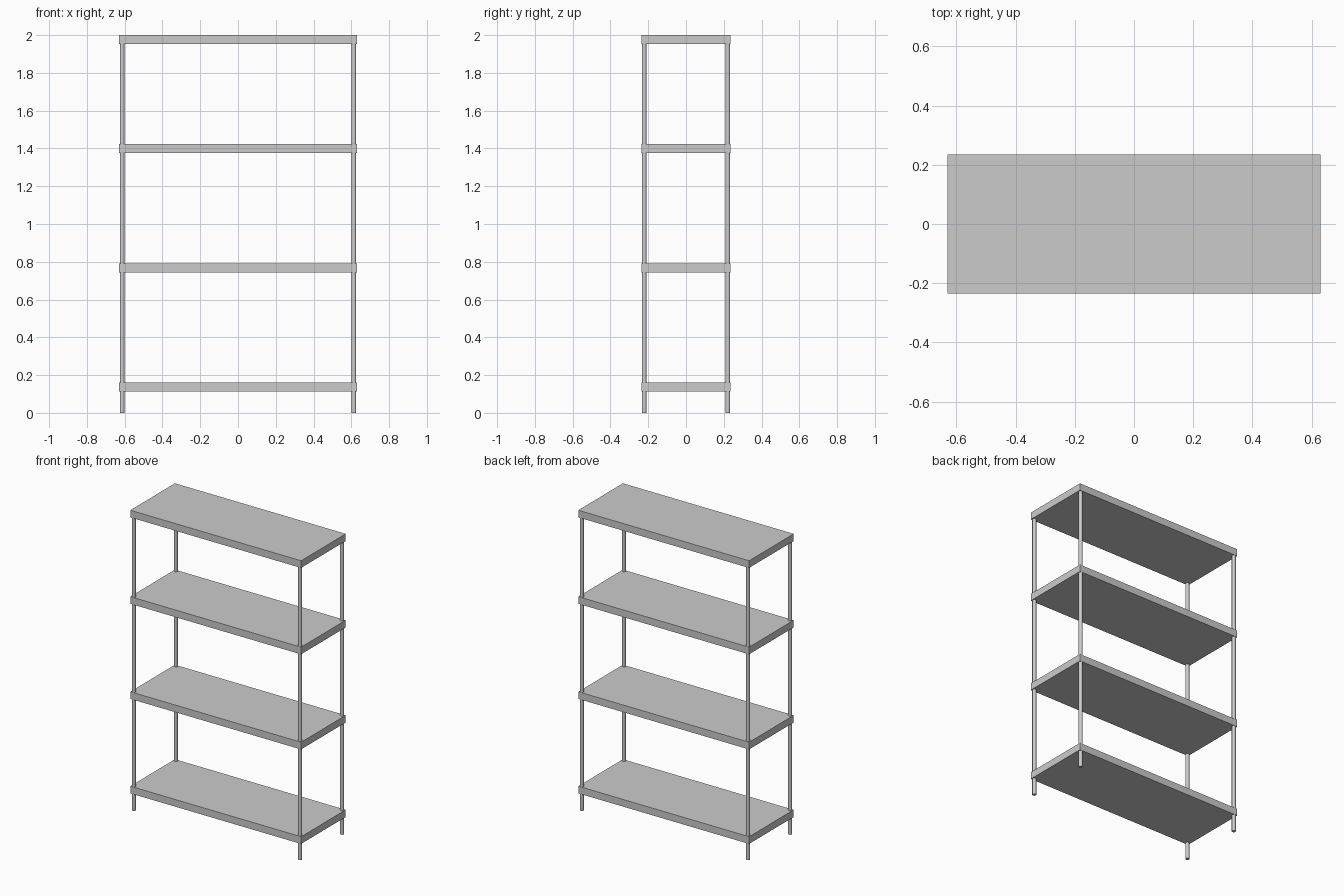
import bpy
import math

cube = bpy.data.objects.get("Cube")
if cube:
    bpy.data.objects.remove(cube, do_unlink=True)

# One plain grey metal for everything
grey = bpy.data.materials.new("light_grey_metal")
grey.use_nodes = True
grey.diffuse_color = (0.6, 0.6, 0.6, 1)
grey.node_tree.nodes["Principled BSDF"].inputs["Base Color"].default_value = grey.diffuse_color

HALF_X, HALF_Y, HEIGHT = 0.63, 0.235, 2.0
THICK = 0.048
LEG_R = 0.0125
INSET = 0.004


def finish(name):
    obj = bpy.context.object
    obj.name = name
    obj.data.materials.append(grey)
    return obj


# Four shelf boards, given by the height of their upper faces
for i, top in enumerate((0.16, 0.79, 1.424, HEIGHT), 1):
    bpy.ops.mesh.primitive_cube_add(size=1, location=(0, 0, top - THICK / 2))
    board = finish(f"shelf_{i}")
    board.scale = (2 * HALF_X, 2 * HALF_Y, THICK)
    bpy.ops.object.transform_apply(location=False, rotation=False, scale=True)

# Four round posts, running from the floor into the top shelf
post_h = HEIGHT - THICK / 2
for side, sx in (("left", 1), ("right", -1)):
    for end, sy in (("front", -1), ("back", 1)):
        bpy.ops.mesh.primitive_cylinder_add(
            vertices=16, radius=LEG_R, depth=post_h,
            location=(sx * (HALF_X - LEG_R - INSET),
                      sy * (HALF_Y - LEG_R - INSET / 4), post_h / 2))
        finish(f"{end}_{side}_post")
        bpy.ops.object.shade_smooth_by_angle(angle=math.radians(40))
